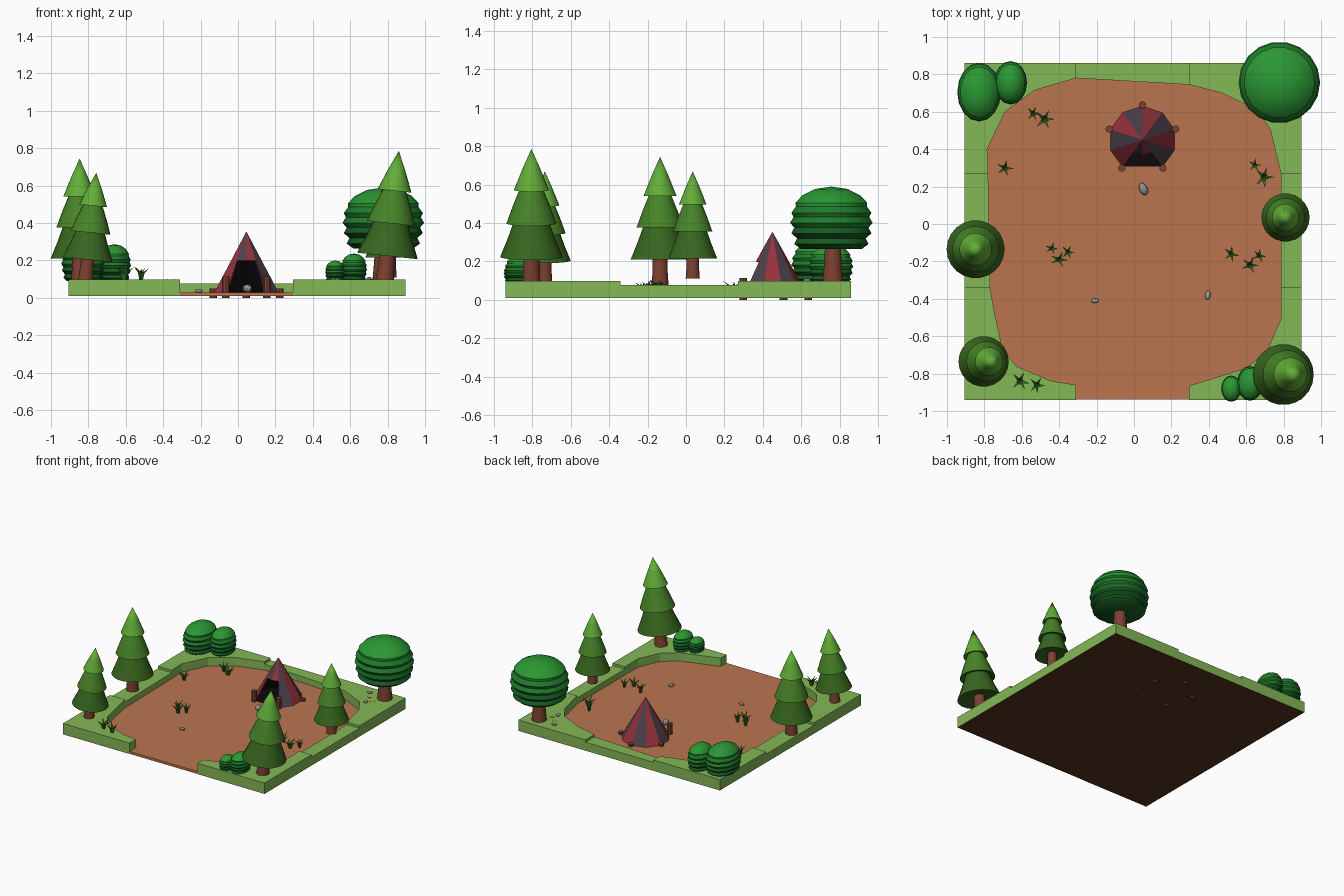
import bpy, bmesh, math, random
from math import sin, cos, pi, radians

if "Cube" in bpy.data.objects:
    bpy.data.objects.remove(bpy.data.objects["Cube"])

random.seed(4)


def mat(name, r, g, b):
    m = bpy.data.materials.new(name)
    m.diffuse_color = [(c / 255) ** 2.2 for c in (r, g, b)] + [1]
    m.use_nodes = True
    m.node_tree.nodes["Principled BSDF"].inputs["Base Color"].default_value = m.diffuse_color
    return m


GRASS = mat("grass", 131, 183, 87)
DIRT = mat("dirt", 184, 116, 80)
SOIL = mat("soil", 84, 54, 38)
BARK = mat("bark", 125, 66, 52)
PINE = [mat("pine_%d" % i, *c) for i, c in enumerate([(58, 102, 36), (72, 130, 44), (98, 172, 58)])]
LEAF = [mat("leaf_%d" % i, *c) for i, c in enumerate([(28, 92, 38), (36, 122, 46), (46, 150, 54)])]
BLADE = mat("blade", 58, 110, 40)
RED = mat("red_cloth", 150, 52, 62)
GREY = mat("grey_cloth", 78, 66, 76)
BLACK = mat("tent_inside", 20, 18, 20)
STONE = mat("stone", 150, 150, 150)
ORANGE = mat("fallen_leaf", 215, 150, 50)


def make(name, bm, mats, loc=(0, 0, 0), rot=(0, 0, 0), scale=(1, 1, 1), smooth=None):
    me = bpy.data.meshes.new(name)
    bm.to_mesh(me)
    bm.free()
    for m in mats:
        me.materials.append(m)
    if smooth:
        for p in me.polygons:
            p.use_smooth = True
        me.set_sharp_from_angle(angle=radians(smooth))
    ob = bpy.data.objects.new(name, me)
    ob.location, ob.rotation_euler, ob.scale = loc, rot, scale
    bpy.context.collection.objects.link(ob)
    return ob


def lathe(name, prof, segs, mats, smooth=40, **kw):
    """Revolve (r, z) points; materials are spread evenly over the height."""
    bm = bmesh.new()
    rings = []
    for r, z in prof:
        n = segs if r > 0 else 1
        rings.append([bm.verts.new((r * cos(2 * pi * i / segs), r * sin(2 * pi * i / segs), z)) for i in range(n)])
    z0, z1 = min(p[1] for p in prof), max(p[1] for p in prof)
    for a, b, pa, pb in zip(rings, rings[1:], prof, prof[1:]):
        t = ((pa[1] + pb[1]) / 2 - z0) / (z1 - z0)
        for i in range(segs):
            j = (i + 1) % segs
            vs = []
            for v in (a[i % len(a)], a[j % len(a)], b[j % len(b)], b[i % len(b)]):
                if v not in vs:
                    vs.append(v)
            bm.faces.new(vs).material_index = min(int(t * len(mats)), len(mats) - 1)
    bmesh.ops.recalc_face_normals(bm, faces=bm.faces)
    return make(name, bm, mats, smooth=smooth, **kw)


def prism(name, pts, z0, z1, mats):
    bm = bmesh.new()
    f = bm.faces.new([bm.verts.new((x, y, z0)) for x, y in pts])
    r = bmesh.ops.extrude_face_region(bm, geom=[f])
    bmesh.ops.translate(bm, vec=(0, 0, z1 - z0), verts=[v for v in r["geom"] if isinstance(v, bmesh.types.BMVert)])
    bmesh.ops.recalc_face_normals(bm, faces=bm.faces)
    for f in bm.faces:
        if f.normal.z < -0.5 and len(mats) > 1:
            f.material_index = 1
    return make(name, bm, mats)


# Dirt clearing and raised grass border: corners are higher than the middle strips
L, R, F, B = -0.905, 0.895, -0.94, 0.86
prism("dirt_floor", [(L + .002, F + .001), (R - .002, F + .001), (R - .002, B - .002), (L + .002, B - .002)],
      0.01, 0.03, [DIRT, SOIL])
GM = [GRASS, SOIL]
borders = {
    "corner_front_left": (0.097, [(L, F), (-.31, F), (-.31, -.86), (-.44, -.84), (-.63, -.76), (-.705, -.66), (-.75, -.45), (-.77, -.34), (L, -.34)]),
    "strip_left": (0.078, [(L, -.34), (-.77, -.34), (-.78, .27), (L, .27)]),
    "corner_back_left": (0.097, [(L, .27), (-.78, .27), (-.785, .4), (-.69, .6), (-.53, .715), (-.31, .78), (-.31, B), (L, B)]),
    "strip_back": (0.078, [(-.31, B), (-.31, .78), (.295, .745), (.295, B)]),
    "corner_back_right": (0.097, [(.295, B), (.295, .745), (.47, .7), (.66, .61), (.73, .5), (.785, .27), (R, .27), (R, B)]),
    "strip_right": (0.078, [(R, .27), (.785, .27), (.785, -.34), (R, -.34)]),
    "corner_front_right": (0.097, [(R, -.34), (.785, -.34), (.785, -.51), (.71, -.68), (.6, -.77), (.295, -.865), (.295, F), (R, F)]),
}
for name, (top, pts) in borders.items():
    prism("grass_" + name, pts, 0.0095, top, GM)

# Pine trees: trunk plus three-tier foliage, some leaning
def pine(name, x, y, base, skirt, tip, r, lean=0):
    s, h = skirt - base, tip - skirt
    kw = dict(loc=(x, y, base), rot=(0, lean, 0))
    lathe(name + "_trunk", [(0, 0), (.3 * r, 0), (.27 * r, s * .5), (.25 * r, s + .1 * h), (0, s + .1 * h)], 10, [BARK], **kw)
    prof = [(0, .05), (.35, .04), (1, 0), (.76, .17), (.56, .33), (.80, .31), (.6, .47), (.36, .64), (.56, .62), (.28, .82), (0, 1)]
    lathe(name + "_foliage", [(a * r, s + b * h) for a, b in prof], 22, PINE, **kw)


pine("pine_left", -.847, -.135, .075, .21, .745, .155)
pine("pine_front_left", -.815, -.735, .095, .205, .672, .135, .1)
pine("pine_front_right", .785, -.805, .095, .225, .79, .163, .108)
pine("pine_right", .81, .035, .11, .215, .67, .129)

# Scalloped crown, shared by the round tree and the bushes (unit radius, unit height)
CROWN = [(0, 0), (.74, 0), (.9, .08), (.83, .17), (.97, .25), (.9, .34), (1, .42), (.92, .51), (.97, .58),
         (.86, .68), (.87, .74), (.7, .86), (.4, .96), (0, 1)]
lathe("round_tree_crown", CROWN, 18, LEAF, loc=(.777, .757, .265), scale=(.218, .218, .325))
lathe("round_tree_trunk", [(0, 0), (.056, 0), (.047, .1), (.043, .2), (0, .2)], 10, [BARK], loc=(.775, .765, .095))
for i, (x, y, rx, ry, top) in enumerate([(-.828, .705, .117, .157, .31), (-.66, .755, .088, .116, .287),
                                         (.52, -.88, .054, .07, .2), (.62, -.852, .07, .093, .237)]):
    lathe("bush_%d" % i, CROWN, 16, LEAF, loc=(x, y, .09), scale=(rx, ry, top - .09))

# Ten-sided tent with striped panels, the two front ones open below
TX, TY, TR, TZ = .045, .45, .18, .355


def ring(bm, z):
    r = TR * (TZ - z) / (TZ - .03)
    return [bm.verts.new((r * cos(radians(54 + 36 * i)), r * sin(radians(54 + 36 * i)), z)) for i in range(10)]


bm = bmesh.new()
low, mid = ring(bm, .03), ring(bm, .2)
apex = bm.verts.new((0, 0, TZ))
for i in range(10):
    j = (i + 1) % 10
    bm.faces.new((mid[i], mid[j], apex)).material_index = i % 2
    if i not in (5, 6):
        bm.faces.new((low[i], low[j], mid[j], mid[i])).material_index = i % 2
for v in [v for v in bm.verts if not v.link_faces]:
    bm.verts.remove(v)
tent = make("tent", bm, [RED, GREY, BLACK, BLACK], loc=(TX, TY, 0))
sol = tent.modifiers.new("cloth_thickness", "SOLIDIFY")
sol.thickness, sol.offset, sol.material_offset = .008, -1, 2
prism("tent_floor", [(TX + .176 * cos(radians(54 + 36 * i)), TY + .176 * sin(radians(54 + 36 * i)))
                     for i in range(10) if i != 6], .028, .034, [BLACK])

# Tent pegs at every other corner; the two by the door are taller
for i, a in enumerate((18, 90, 162, 234, 306)):
    h = .115 if a > 200 else .05
    lathe("tent_peg_%d" % i, [(0, 0), (.02, 0), (.02, h), (0, h)], 8, [BARK],
          loc=(TX + .187 * cos(radians(a)), TY + .187 * sin(radians(a)), 0))

# Stones and fallen leaves
for i, (x, y, z, sx, sy, sz, a, m) in enumerate([
        (.05, .187, .05, .022, .035, .022, 25, STONE), (-.21, -.41, .037, .022, .013, .012, 0, STONE),
        (.395, -.38, .037, .015, .026, .012, -10, STONE), (.63, .78, .102, .02, .014, .01, 20, STONE),
        (.70, .63, .102, .014, .02, .01, 0, STONE), (.725, .675, .098, .022, .014, .004, 30, ORANGE),
        (.67, .72, .098, .018, .013, .004, -30, ORANGE)]):
    bm = bmesh.new()
    bmesh.ops.create_icosphere(bm, subdivisions=2, radius=1)
    make("leaf_litter_%d" % i if m is ORANGE else "stone_%d" % i, bm, [m],
         loc=(x, y, z), rot=(0, 0, radians(a)), scale=(sx, sy, sz))

# Grass tufts: five arching blades each
def tuft(name, x, y, z, s):
    bm = bmesh.new()
    for k in range(5):
        a = 2 * pi * k / 5 + random.uniform(-.25, .25)
        h = random.uniform(.8, 1.1)
        P = lambda r, t, zz: bm.verts.new((r * cos(a) - t * sin(a), r * sin(a) + t * cos(a), zz * h))
        b0, b1, b2 = P(0, -.009, 0), P(0, .009, 0), P(.012, 0, 0)
        m0, m1, m2 = P(.016, -.008, .042), P(.016, .008, .042), P(.024, 0, .038)
        t = P(.052, 0, .064)
        for p, q, u, v in ((b0, b1, m1, m0), (b1, b2, m2, m1), (b2, b0, m0, m2)):
            bm.faces.new((p, q, v and u, v))
            bm.faces.new((v, u, t))
    bmesh.ops.recalc_face_normals(bm, faces=bm.faces)
    make(name, bm, [BLADE], loc=(x, y, z), scale=(s, s, 1.1))


for i, (x, y, s) in enumerate([(-.54, .59, .8), (-.48, .56, 1.1), (-.69, .3, .9), (.645, .315, .7), (.695, .25, 1.1),
                               (-.44, -.13, .7), (-.4, -.19, .9), (-.355, -.15, .75), (.52, -.16, .85),
                               (.62, -.22, .95), (.67, -.17, .75), (-.61, -.84, 1), (-.52, -.86, .9)]):
    tuft("grass_tuft_%d" % i, x, y, .095 if y < -.8 else .028, s)
